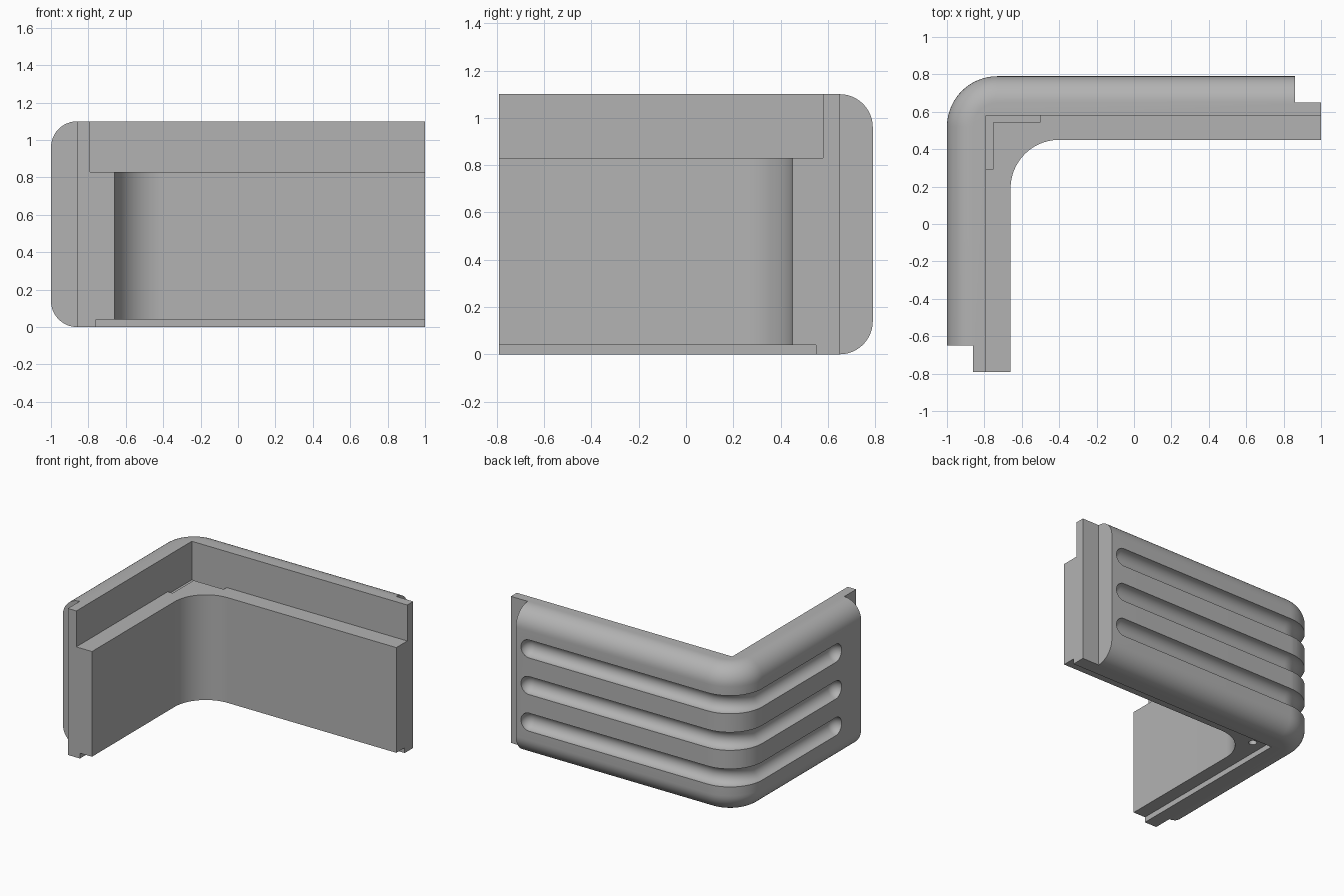
import bpy, bmesh, math
from math import sin, cos, pi

if "Cube" in bpy.data.objects:
    bpy.data.objects.remove(bpy.data.objects["Cube"])

HEIGHT, ROLL = 1.1, 0.14          # total height, rolled edge radius
OUT_C, OUT_R = (-0.73, 0.52), 0.27  # outer corner centre and radius
IN_C, IN_R = (-0.40, 0.19), 0.26    # inner corner centre and radius

grey = bpy.data.materials.new("plain grey")
grey.use_nodes = True
grey.diffuse_color = (0.45, 0.45, 0.45, 1)
grey.node_tree.nodes["Principled BSDF"].inputs["Base Color"].default_value = (0.45, 0.45, 0.45, 1)


def arc(centre, r, a0, a1, n=20):
    angles = [a0 + (a1 - a0) * i / n for i in range(n + 1)]
    return [(centre[0] + r * cos(a), centre[1] + r * sin(a)) for a in angles]


def loft(name, rings):
    """Closed solid skinned through rings of equal point count."""
    bm = bmesh.new()
    loops = [[bm.verts.new(p) for p in ring] for ring in rings]
    n = len(loops[0])
    for a, b in zip(loops, loops[1:]):
        for i in range(n):
            j = (i + 1) % n
            bm.faces.new((a[i], a[j], b[j], b[i]))
    bm.faces.new(loops[0][::-1])
    bm.faces.new(loops[-1])
    bmesh.ops.remove_doubles(bm, verts=bm.verts, dist=1e-5)
    bmesh.ops.recalc_face_normals(bm, faces=bm.faces)
    mesh = bpy.data.meshes.new(name)
    bm.to_mesh(mesh)
    bm.free()
    mesh.materials.append(grey)
    obj = bpy.data.objects.new(name, mesh)
    bpy.context.collection.objects.link(obj)
    return obj


def box(x0, x1, y0, y1, z0, z1):
    base = [(x0, y0), (x1, y0), (x1, y1), (x0, y1)]
    return loft("cutter", [[(x, y, z) for x, y in base] for z in (z0, z1)])


def outline(inset, z):
    """L-shaped plan with end tongues; the outer skin moves in by inset."""
    pts = [(1, 0.45), (1, 0.65), (0.86, 0.65), (0.86, 0.79 - inset)]
    pts += arc(OUT_C, OUT_R - inset, pi / 2, pi)
    pts += [(-1 + inset, -0.65), (-0.86, -0.65), (-0.86, -0.79), (-0.66, -0.79)]
    pts += arc(IN_C, IN_R, pi, pi / 2)
    return [(x, y, z) for x, y in pts]


def groove(z, r=0.068):
    """Round-ended bar that follows the outer face around the corner."""
    caps = [pi / 2 * i / 8 for i in range(8)]
    stations = [(0.75 + r * sin(a), 0.79, pi / 2, r * cos(a)) for a in caps[::-1]]
    for i in range(21):
        a = pi / 2 + pi / 2 * i / 20
        stations.append((OUT_C[0] + OUT_R * cos(a), OUT_C[1] + OUT_R * sin(a), a, r))
    stations += [(-1, -0.35 - r * sin(a), pi, r * cos(a)) for a in caps]
    rings = []
    for x, y, a, rad in stations:
        ring = []
        for k in range(32):
            t = 2 * pi * (k + 0.5) / 32
            ring.append((x + rad * cos(t) * cos(a), y + rad * cos(t) * sin(a), z + rad * sin(t)))
        rings.append(ring)
    return loft("cutter", rings)


# Main corner body with rolled top and bottom outer edges
steps = [pi / 2 * i / 12 for i in range(13)]
low = [(ROLL * (1 - sin(a)), ROLL * (1 - cos(a))) for a in steps]
levels = low + [(d, HEIGHT - z) for d, z in low[::-1]]
body = loft("corner_guard", [outline(d, z) for d, z in levels])

cutters = [
    box(-0.79, 1.2, -1, 0.58, 0.83, 1.3),        # upper shelf
    box(-0.76, 1.2, -1, 0.55, -0.2, 0.04),       # underside rabbet
    box(-0.79, -0.75, 0.295, 0.58, 0.81, 0.9),   # shallow shelf notch, side arm
    box(-0.79, -0.50, 0.545, 0.58, 0.81, 0.9),   # shallow shelf notch, back arm
    loft("cutter", [[(x, y, z) for x, y in arc((-0.67, 0.46), 0.028, 0, 2 * pi * 23 / 24, 23)]
                    for z in (-0.1, 0.14)]),     # underside pin hole
]
cutters += [groove(HEIGHT * k / 4) for k in (1, 2, 3)]  # three outer grooves

# Carve the body
bpy.context.view_layer.objects.active = body
body.select_set(True)
for c in cutters:
    mod = body.modifiers.new("carve", "BOOLEAN")
    mod.operation, mod.solver, mod.object = "DIFFERENCE", "EXACT", c
    bpy.ops.object.modifier_apply(modifier=mod.name)
    bpy.data.objects.remove(c)

bpy.ops.object.select_all(action="DESELECT")
body.select_set(True)
bpy.ops.object.shade_smooth_by_angle(angle=math.radians(30))
